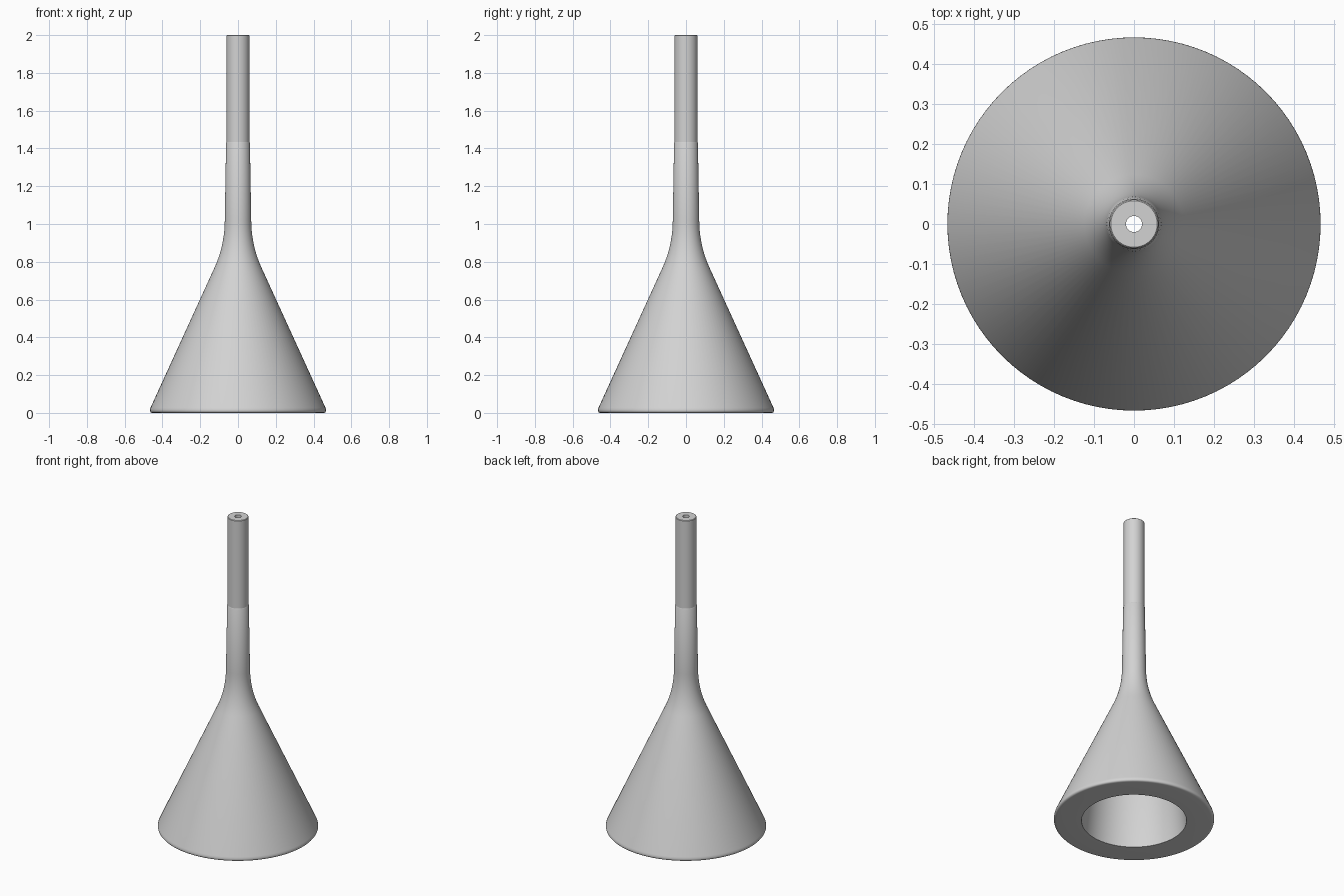
import bpy, bmesh, math

default = bpy.data.objects.get("Cube")
if default:
    bpy.data.objects.remove(default, do_unlink=True)

SIDES = 96
HOLE = 0.02
SEAM = 1.435

grey = bpy.data.materials.new("light_grey")
grey.use_nodes = True
colour = (0.65, 0.65, 0.65, 1)
grey.diffuse_color = colour
grey.node_tree.nodes["Principled BSDF"].inputs["Base Color"].default_value = colour


def bezier(a, b, c, steps=10):
    """Quadratic curve through (radius, height) points."""
    ts = [i / steps for i in range(steps + 1)]
    return [tuple((1 - t) ** 2 * p + 2 * t * (1 - t) * q + t * t * r
                  for p, q, r in zip(a, b, c)) for t in ts]


def lathe(name, profile):
    """Revolve a closed (radius, height) outline about z."""
    bm = bmesh.new()
    rings = []
    for r, z in profile:
        rings.append([bm.verts.new((r * math.cos(a), r * math.sin(a), z))
                      for a in (2 * math.pi * i / SIDES for i in range(SIDES))])
    for low, high in zip(rings, rings[1:] + rings[:1]):
        for i in range(SIDES):
            j = (i + 1) % SIDES
            bm.faces.new((low[i], low[j], high[j], high[i]))
    bmesh.ops.recalc_face_normals(bm, faces=bm.faces)
    mesh = bpy.data.meshes.new(name)
    bm.to_mesh(mesh)
    bm.free()
    mesh.materials.append(grey)
    obj = bpy.data.objects.new(name, mesh)
    bpy.context.collection.objects.link(obj)
    bpy.ops.object.select_all(action="DESELECT")
    obj.select_set(True)
    bpy.context.view_layer.objects.active = obj
    bpy.ops.object.shade_smooth_by_angle(angle=math.radians(35))
    return obj


# Flared shade: rounded rim, straight cone, soft neck, hollow inside
rim = bezier((0.45, 0), (0.474, 0), (0.463, 0.028), 6)
neck = bezier((0.124, 0.77), (0.0705, 0.888), (0.07, 1.02))
collar = [(0.063, SEAM - 0.004), (0.061, SEAM), (HOLE, SEAM)]
cavity = bezier((HOLE, 0.66), (0.22, 0.5), (0.27, 0.34), 8) + [(0.305, 0)]
lathe("shade", rim + neck + collar + cavity)

# Straight tube standing on the neck
lathe("stem_tube", [(0.061, SEAM), (0.061, 1.997), (0.058, 2),
                    (HOLE, 2), (HOLE, SEAM)])
